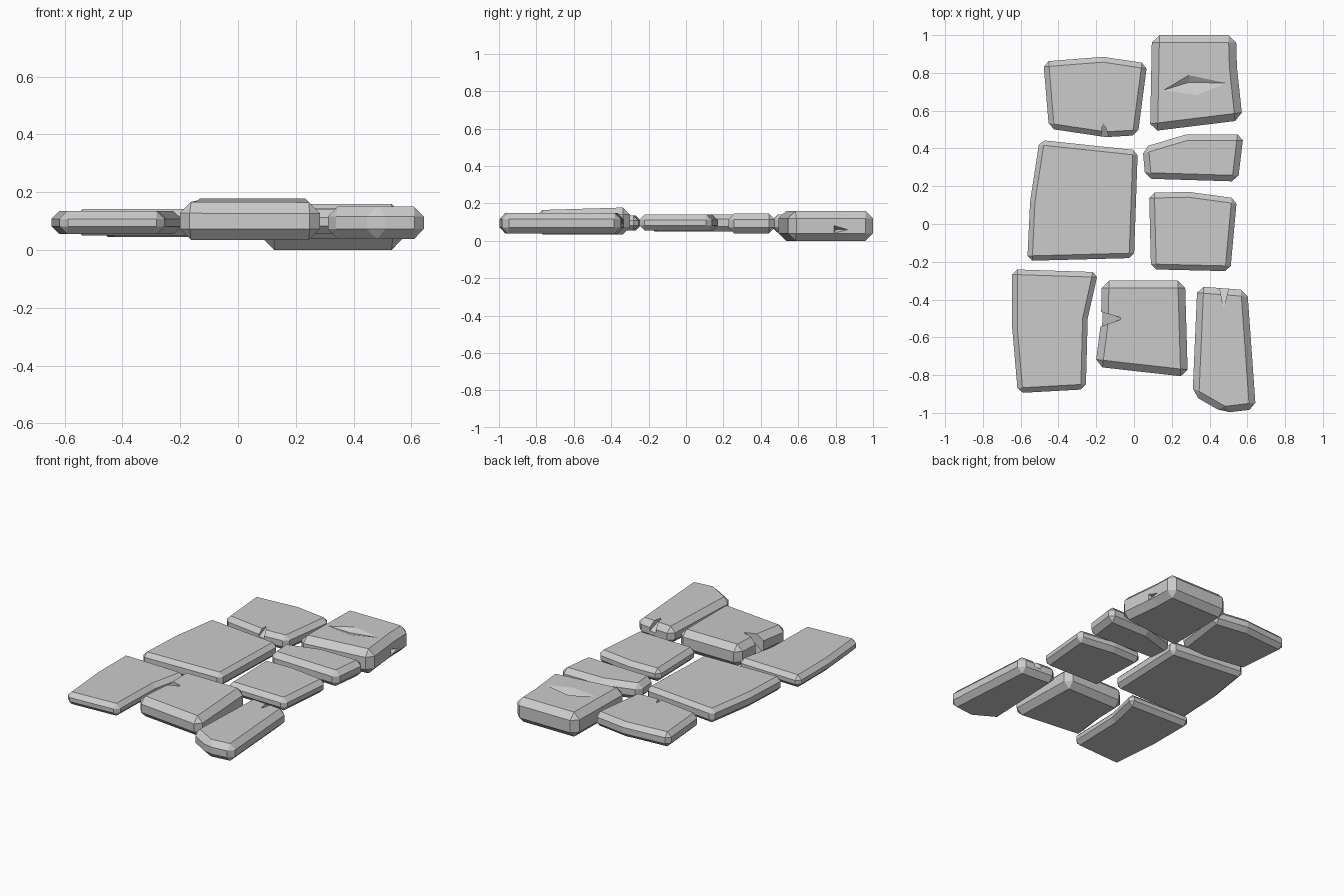
import bpy, bmesh
from mathutils import Vector

if "Cube" in bpy.data.objects:
    bpy.data.objects.remove(bpy.data.objects["Cube"])

stone = bpy.data.materials.new("grey stone")
stone.diffuse_color = (0.6, 0.6, 0.6, 1)
stone.use_nodes = True
stone.node_tree.nodes["Principled BSDF"].inputs["Base Color"].default_value = stone.diffuse_color


def new_object(name, bm):
    bmesh.ops.recalc_face_normals(bm, faces=bm.faces[:])
    mesh = bpy.data.meshes.new(name)
    bm.to_mesh(mesh)
    bm.free()
    mesh.materials.append(stone)
    ob = bpy.data.objects.new(name, mesh)
    bpy.context.collection.objects.link(ob)
    return ob


def slab(name, outline, z0, z1, bevel, slope=0.0):
    """Extruded outline with chamfered rims and sharp corners; slope tilts the top along y."""
    bm = bmesh.new()
    cy = sum(p[1] for p in outline) / len(outline)
    n = len(outline)
    low = [bm.verts.new((x, y, z0)) for x, y in outline]
    top = [bm.verts.new((x, y, z1 + slope * (y - cy))) for x, y in outline]
    bm.faces.new(low)
    bm.faces.new(top)
    for i in range(n):
        j = (i + 1) % n
        bm.faces.new((low[i], low[j], top[j], top[i]))
    bmesh.ops.recalc_face_normals(bm, faces=bm.faces[:])
    edges = [e for e in bm.edges if e.calc_face_angle(0) > 0.6]
    bmesh.ops.bevel(bm, geom=edges, offset=bevel, offset_type='OFFSET',
                    segments=1, profile=0.5, affect='EDGES', clamp_overlap=True)
    return new_object(name, bm)


def chip(ob, points):
    """Cut the convex hull of a few points out of a slab."""
    bm = bmesh.new()
    for p in points:
        bm.verts.new(Vector(p))
    bmesh.ops.convex_hull(bm, input=bm.verts[:])
    cutter = new_object("crack_cutter", bm)
    cutter.hide_render = True
    mod = ob.modifiers.new("crack", 'BOOLEAN')
    mod.operation = 'DIFFERENCE'
    mod.solver = 'EXACT'
    mod.object = cutter
    bpy.context.view_layer.update()
    dg = bpy.context.evaluated_depsgraph_get()
    cut = bpy.data.meshes.new_from_object(ob.evaluated_get(dg))
    ob.modifiers.clear()
    ob.data = cut
    bpy.data.objects.remove(cutter)


def crack(ob, a, b, tip, z0, z1):
    """V-shaped crack, open at the rim and running out at the tip."""
    chip(ob, [(*a, z0), (*b, z0), (*a, z1), (*b, z1), (*tip, z1)])


# Back row
back_left = slab("back_left_slab",
                 [(-0.48, 0.86), (-0.165, 0.885), (0.07, 0.85), (0.02, 0.47), (-0.15, 0.46), (-0.45, 0.505)],
                 0.045, 0.14, 0.028)
crack(back_left, (-0.175, 0.44), (-0.125, 0.44), (-0.165, 0.55), 0.085, 0.15)

back_right = slab("back_right_slab",
                  [(0.095, 1.0), (0.54, 1.0), (0.545, 0.83), (0.575, 0.55), (0.085, 0.49)],
                  0.0, 0.16, 0.04)
# shallow broken hollow on top, chip on the outer side
chip(back_right, [(0.13, 0.70, 0.165), (0.29, 0.795, 0.165), (0.53, 0.745, 0.165),
                  (0.34, 0.67, 0.165), (0.29, 0.75, 0.135)])
chip(back_right, [(0.60, 0.78, 0.015), (0.60, 0.78, 0.11), (0.60, 0.98, 0.06), (0.51, 0.80, 0.06)])

# Middle
slab("small_right_slab",
     [(0.045, 0.405), (0.28, 0.475), (0.58, 0.475), (0.55, 0.225), (0.06, 0.24)],
     0.04, 0.145, 0.032)
slab("large_left_slab",
     [(-0.50, 0.445), (0.02, 0.39), (0.0, -0.18), (-0.565, -0.195), (-0.55, 0.12)],
     0.05, 0.142, 0.026)
slab("middle_right_slab",
     [(0.08, 0.165), (0.29, 0.17), (0.545, 0.135), (0.51, -0.25), (0.09, -0.24)],
     0.055, 0.14, 0.028)

# Front row
front_left = slab("front_left_slab",
                  [(-0.645, -0.24), (-0.19, -0.255), (-0.245, -0.5), (-0.255, -0.875), (-0.615, -0.895), (-0.645, -0.55)],
                  0.055, 0.135, 0.027)
crack(front_left, (-0.67, -0.25), (-0.63, -0.22), (-0.615, -0.275), 0.08, 0.15)

front_middle = slab("front_middle_slab",
                    [(-0.17, -0.30), (0.27, -0.30), (0.285, -0.81), (-0.205, -0.755), (-0.175, -0.52)],
                    0.035, 0.172, 0.038, 0.03)
crack(front_middle, (-0.21, -0.455), (-0.21, -0.555), (-0.055, -0.50), 0.02, 0.19)

front_right = slab("front_right_slab",
                   [(0.335, -0.33), (0.6, -0.35), (0.645, -0.98), (0.475, -1.0), (0.31, -0.905)],
                   0.038, 0.15, 0.034)
crack(front_right, (0.45, -0.32), (0.505, -0.32), (0.475, -0.45), 0.08, 0.16)
